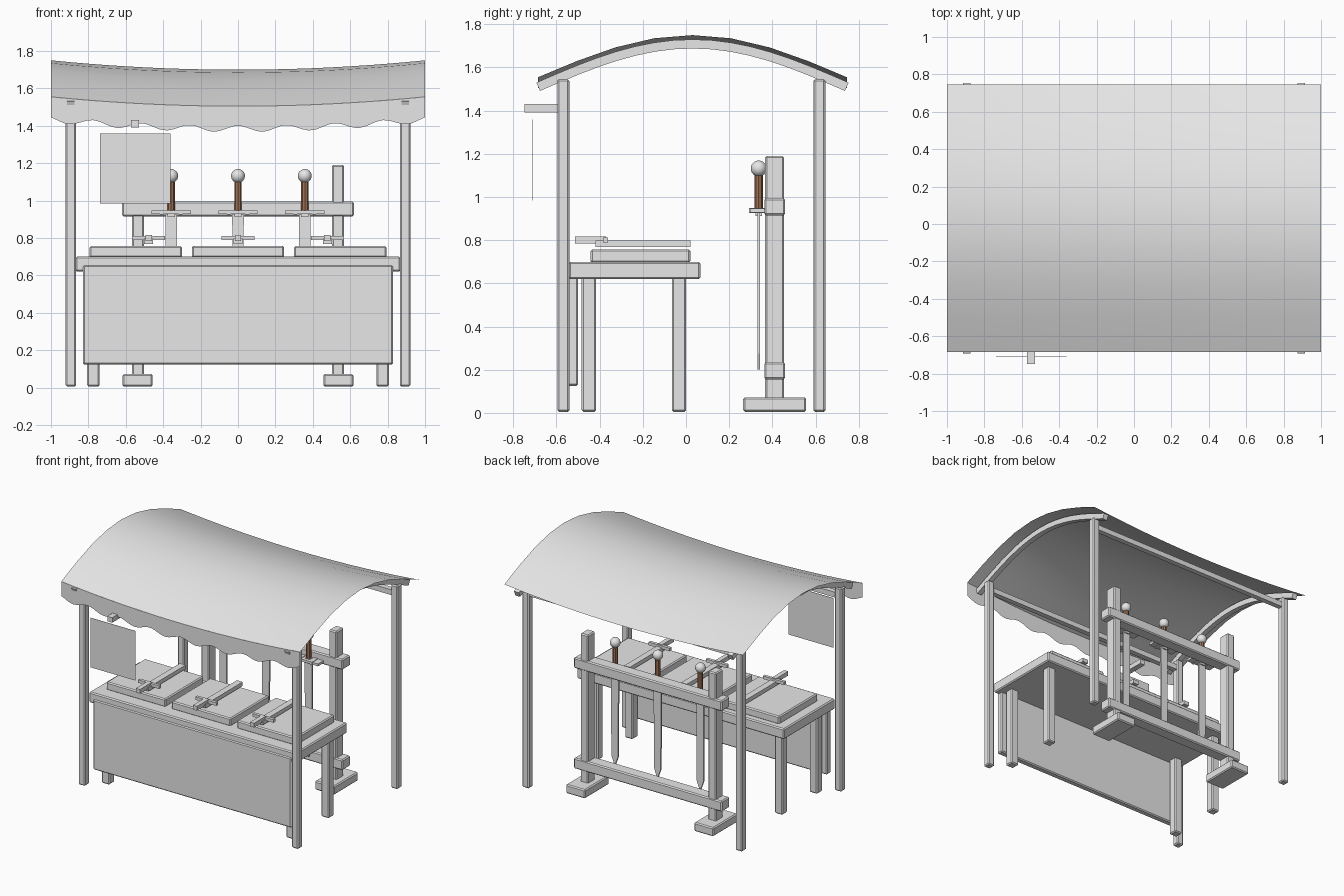
import bpy, bmesh, math
from mathutils import Vector

cube = bpy.data.objects.get("Cube")
if cube:
    bpy.data.objects.remove(cube, do_unlink=True)


def material(name, rgb):
    m = bpy.data.materials.new(name)
    m.use_nodes = True
    m.diffuse_color = (*rgb, 1)
    m.node_tree.nodes["Principled BSDF"].inputs["Base Color"].default_value = (*rgb, 1)
    return m


GREY = material("plain_grey", (0.8, 0.8, 0.8))
BROWN = material("grip_brown", (0.36, 0.17, 0.09))


def finish(name, bm, mat=GREY, smooth=False):
    bmesh.ops.recalc_face_normals(bm, faces=bm.faces)
    mesh = bpy.data.meshes.new(name)
    bm.to_mesh(mesh)
    bm.free()
    mesh.materials.append(mat)
    for p in mesh.polygons:
        p.use_smooth = smooth
    obj = bpy.data.objects.new(name, mesh)
    bpy.context.collection.objects.link(obj)
    return obj


def box(name, x, y, z, bevel=0.008):
    """Box from (min, max) ranges, with optional chamfered edges."""
    bm = bmesh.new()
    bmesh.ops.create_cube(bm, size=1)
    for v in bm.verts:
        v.co = Vector([(r[0] + r[1]) / 2 + c * (r[1] - r[0]) for r, c in zip((x, y, z), v.co)])
    if bevel:
        bmesh.ops.bevel(bm, geom=bm.edges[:], offset=bevel, segments=1, affect='EDGES')
    return finish(name, bm)


def around(c, half):
    return (c - half, c + half)


def sheet(name, nu, nv, point, smooth=True):
    """Grid surface from a point function of u, v in 0..1."""
    bm = bmesh.new()
    grid = [[bm.verts.new(point(i / nu, j / nv)) for j in range(nv + 1)] for i in range(nu + 1)]
    for i in range(nu):
        for j in range(nv):
            bm.faces.new((grid[i][j], grid[i + 1][j], grid[i + 1][j + 1], grid[i][j + 1]))
    return finish(name, bm, smooth=smooth)


MID, HALF = 0.03, 0.715


def roof_z(x, y):
    return 1.505 + 0.195 * math.cos(math.pi / 2 * (y - MID) / HALF) + 0.05 * x * x


# Sagging cloth roof and scalloped valance
def roof_point(u, v):
    x, y = 2 * u - 1, MID + HALF * (2 * v - 1)
    return (x, y, roof_z(x, y))


def valance_point(u, v):
    x = 2 * u - 1
    drop = 0.105 + 0.032 * math.sin(math.pi * x / 0.2583) ** 2
    return (x, MID - HALF, roof_z(x, MID - HALF) - v * drop)


sheet("cloth_roof", 20, 8, roof_point)
sheet("valance", 80, 1, valance_point, smooth=False)

# Frame: posts, curved rafters and long beams
for sx, side in ((1, "left"), (-1, "right")):
    for y, end in ((-0.568, "front"), (0.618, "back")):
        box(f"{end}_{side}_post", around(sx * 0.893, 0.028), around(y, 0.028), (0.005, 1.545))
    bm = bmesh.new()
    rings = []
    n = 16
    for i in range(n + 1):
        t = 2 * i / n - 1
        top = Vector((0, MID + t * 0.723, 1.53 + 0.2 * math.cos(math.pi / 2 * t)))
        slope = -0.2 * math.pi / 2 * math.sin(math.pi / 2 * t) / 0.723
        down = Vector((0, slope, -1)).normalized() * 0.042
        rings.append([bm.verts.new(p + Vector((sx * 0.893 + dx, 0, 0)))
                      for p, dx in ((top, -0.02), (top, 0.02), (top + down, 0.02), (top + down, -0.02))])
    for a, b in zip(rings, rings[1:]):
        for k in range(4):
            m = (k + 1) % 4
            bm.faces.new((a[k], a[m], b[m], b[k]))
    bm.faces.new(rings[0])
    bm.faces.new(rings[-1])
    finish(f"{side}_rafter", bm)

for y, end in ((-0.568, "front"), (0.618, "back")):
    box(f"{end}_beam", (-0.88, 0.88), around(y, 0.02), (1.46, 1.5), 0)

# Hanging sign and its bracket
box("sign_bracket", around(-0.55, 0.021), (-0.748, -0.56), (1.392, 1.43), 0)
box("sign_board", (-0.738, -0.362), around(-0.71, 0.001), (0.985, 1.36), 0)

# Table with front panel
box("table_top", (-0.868, 0.868), (-0.543, 0.067), (0.62, 0.7))
box("front_panel", (-0.83, 0.83), (-0.55, -0.5), (0.125, 0.655))
for sx, side in ((1, "left"), (-1, "right")):
    for y, end in ((-0.45, "front"), (-0.033, "back")):
        box(f"table_{end}_{side}_leg", around(sx * 0.773, 0.033), around(y, 0.033), (0.005, 0.63))

# Display boards with a sword lying on each
for bx, cx, tag in ((-0.547, -0.478, "right"), (0, 0, "middle"), (0.547, 0.478, "left")):
    box(f"{tag}_display_board", around(bx, 0.247), (-0.442, 0.02), (0.695, 0.757))
    box(f"{tag}_lying_blade", around(cx, 0.024), (-0.42, 0.022), (0.768, 0.798), 0)
    box(f"{tag}_lying_guard", around(cx, 0.088), (-0.385, -0.362), (0.789, 0.812), 0)
    box(f"{tag}_lying_grip", around(cx, 0.017), (-0.515, -0.37), (0.784, 0.816), 0)

# Sword rack
for sx, side in ((1, "left"), (-1, "right")):
    box(f"rack_{side}_foot", around(sx * 0.537, 0.081), (0.265, 0.557), (0.005, 0.072))
    box(f"rack_{side}_post", around(sx * 0.535, 0.033), (0.367, 0.455), (0.06, 1.19))
for z, tag in ((0.955, "upper"), (0.195, "lower")):
    box(f"rack_{tag}_rail", (-0.62, 0.62), (0.363, 0.459), around(z, 0.04))


def lathe(name, x, y, z, radius, height, sides, mat):
    bm = bmesh.new()
    bmesh.ops.create_cone(bm, cap_ends=True, segments=sides, radius1=radius, radius2=radius, depth=height)
    bmesh.ops.translate(bm, verts=bm.verts, vec=(x, y, z))
    return finish(name, bm, mat)


# Standing swords leaning on the rack
SY = 0.337
for x, tag in ((-0.357, "right"), (0, "middle"), (0.357, "left")):
    bm = bmesh.new()
    bmesh.ops.create_uvsphere(bm, u_segments=20, v_segments=12, radius=0.037)
    bmesh.ops.translate(bm, verts=bm.verts, vec=(x, SY, 1.132))
    finish(f"{tag}_pommel", bm, smooth=True)
    lathe(f"{tag}_grip", x, SY, 1.03, 0.019, 0.17, 8, BROWN)
    box(f"{tag}_guard", around(x, 0.105), (0.297, 0.367), (0.928, 0.946), 0)
    box(f"{tag}_guard_block", around(x, 0.02), around(SY, 0.015), (0.912, 0.95), 0)
    for s in (-1, 1):
        box(f"{tag}_guard_stud", around(x + s * 0.05, 0.009), (0.292, 0.372), (0.925, 0.95), 0)
    # Flat blade with pointed tip
    bm = bmesh.new()
    outline = ((-0.031, 0.925), (0.031, 0.925), (0.028, 0.275), (0, 0.2), (-0.028, 0.275))
    face = bm.faces.new([bm.verts.new((x + dx, SY - 0.006, z)) for dx, z in outline])
    new = bmesh.ops.extrude_face_region(bm, geom=[face])["geom"]
    bmesh.ops.translate(bm, verts=[g for g in new if isinstance(g, bmesh.types.BMVert)], vec=(0, 0.012, 0))
    finish(f"{tag}_blade", bm)
